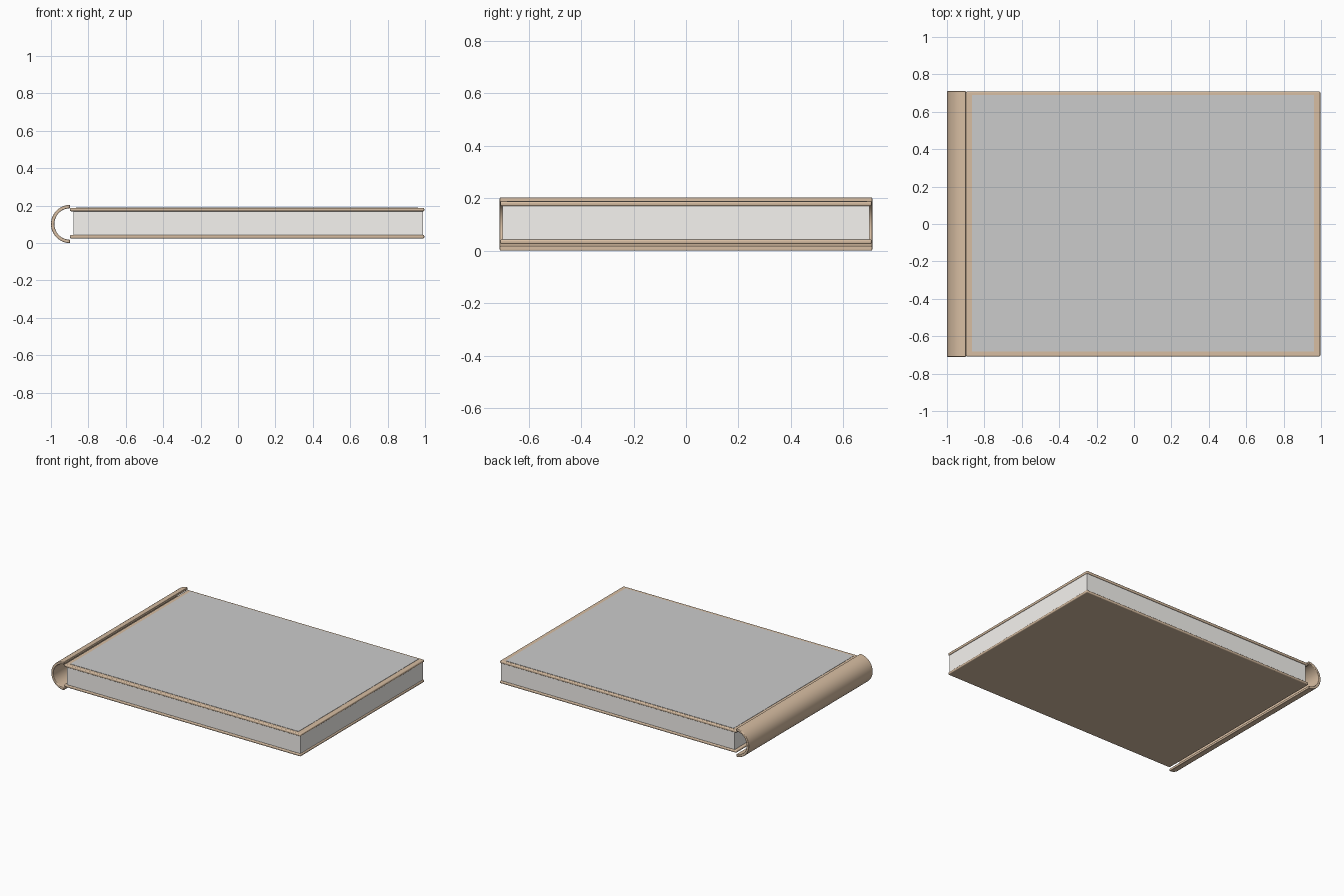
import bpy, bmesh, math

if "Cube" in bpy.data.objects:
    bpy.data.objects.remove(bpy.data.objects["Cube"])


def material(name, rgb):
    m = bpy.data.materials.new(name)
    m.diffuse_color = (*rgb, 1)
    m.use_nodes = True
    m.node_tree.nodes["Principled BSDF"].inputs["Base Color"].default_value = m.diffuse_color
    return m


TAN = material("tan_leather", (0.68, 0.51, 0.36))
PAPER = material("off_white_paper", (0.92, 0.90, 0.87))


def extrude_profile(name, pts, y0, y1, mat=None, bevel=0.0):
    """Extrude an x-z profile along y."""
    bm = bmesh.new()
    face = bm.faces.new([bm.verts.new((x, y0, z)) for x, z in pts])
    ext = bmesh.ops.extrude_face_region(bm, geom=[face])
    moved = [v for v in ext["geom"] if isinstance(v, bmesh.types.BMVert)]
    bmesh.ops.translate(bm, verts=moved, vec=(0, y1 - y0, 0))
    bmesh.ops.recalc_face_normals(bm, faces=bm.faces)
    me = bpy.data.meshes.new(name)
    bm.to_mesh(me)
    bm.free()
    ob = bpy.data.objects.new(name, me)
    bpy.context.collection.objects.link(ob)
    if mat:
        me.materials.append(mat)
    if bevel:
        mod = ob.modifiers.new("rounded_edges", "BEVEL")
        mod.width = bevel
        mod.segments = 3
        mod.limit_method = "ANGLE"
        mod.angle_limit = math.radians(40)
    bpy.ops.object.select_all(action="DESELECT")
    bpy.context.view_layer.objects.active = ob
    ob.select_set(True)
    bpy.ops.object.shade_smooth_by_angle(angle=math.radians(30))
    return ob


def box(name, x0, x1, y0, y1, z0, z1, mat=None, bevel=0.0):
    return extrude_profile(name, [(x0, z0), (x1, z0), (x1, z1), (x0, z1)],
                           y0, y1, mat, bevel)


# Half-round hollow spine
def arc(radius):
    return [(-0.898 + radius * math.cos(a), 0.102 + radius * math.sin(a))
            for a in [math.radians(90 + 180 * i / 32) for i in range(33)]]


extrude_profile("spine", arc(0.102) + arc(0.084)[::-1], -0.71, 0.71, TAN, 0.004)

# Front and back covers
box("back_cover", -0.898, 0.996, -0.708, 0.708, 0.025, 0.043, TAN, 0.006)
box("front_cover", -0.898, 0.996, -0.708, 0.708, 0.170, 0.188, TAN, 0.006)

# Page block
box("page_block", -0.88, 0.99, -0.70, 0.70, 0.042, 0.171, PAPER)

# Grey panel laid on the front cover
box("cover_panel", -0.865, 0.962, -0.682, 0.69, 0.187, 0.190)
